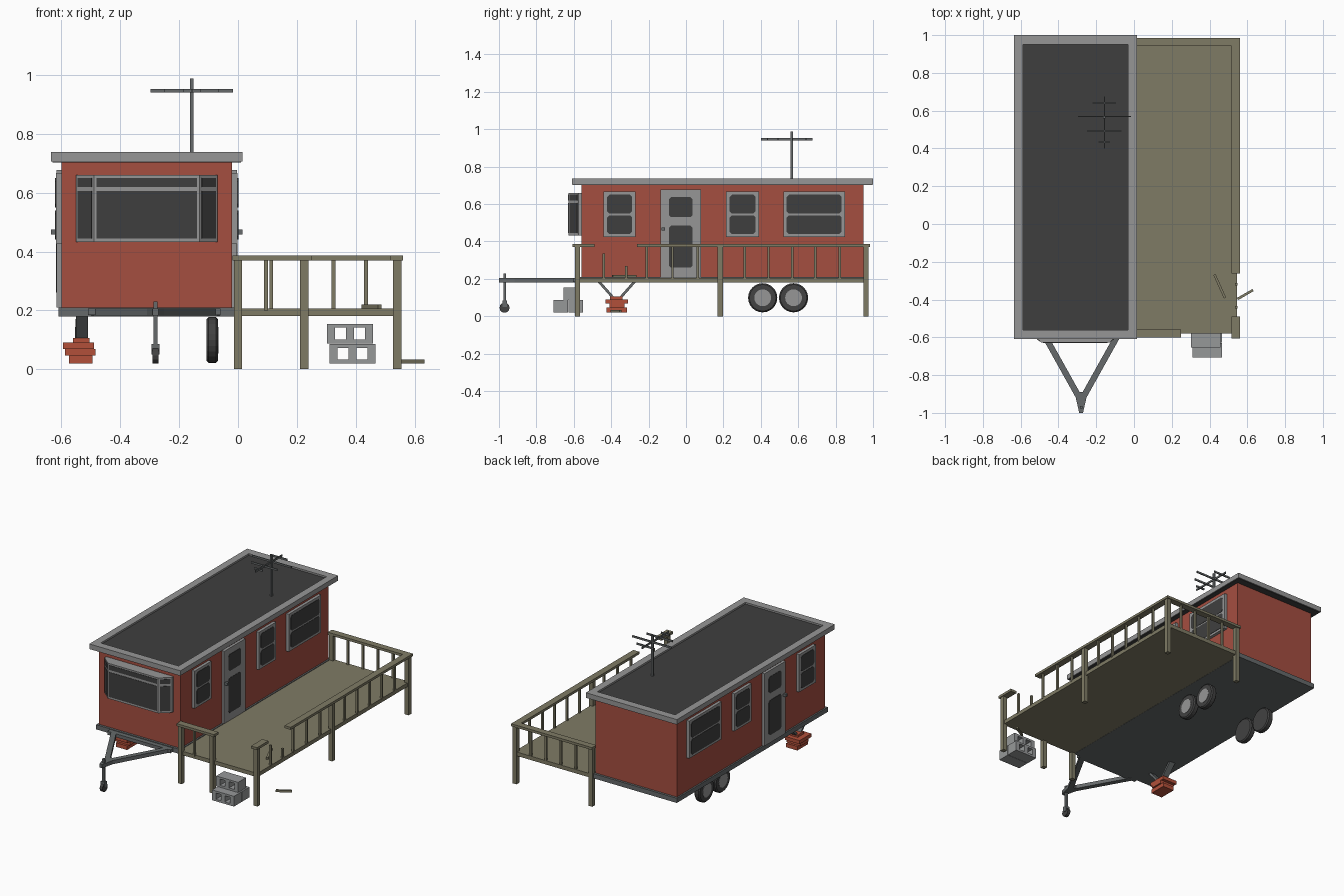
import bpy, bmesh, math
from mathutils import Vector, Matrix

if "Cube" in bpy.data.objects:
    bpy.data.objects.remove(bpy.data.objects["Cube"])


def mat(name, r, g, b):
    lin = [((c / 255 + 0.055) / 1.055) ** 2.4 for c in (r, g, b)]
    m = bpy.data.materials.new(name)
    m.diffuse_color = (*lin, 1)
    m.use_nodes = True
    m.node_tree.nodes["Principled BSDF"].inputs["Base Color"].default_value = m.diffuse_color
    return m


RED = mat("red_wall", 165, 78, 64)
TRIM = mat("light_grey_trim", 150, 150, 150)
DARK = mat("dark_glass_and_roof", 63, 63, 63)
WOOD = mat("olive_wood", 127, 123, 101)
STEEL = mat("steel_grey", 102, 106, 107)
TYRE = mat("tyre_black", 66, 66, 66)
BRICK = mat("orange_brick", 178, 80, 58)
BLOCK = mat("concrete_grey", 150, 152, 153)


def finish(name, bm, m):
    bmesh.ops.recalc_face_normals(bm, faces=bm.faces)
    me = bpy.data.meshes.new(name)
    bm.to_mesh(me)
    bm.free()
    me.materials.append(m)
    ob = bpy.data.objects.new(name, me)
    bpy.context.collection.objects.link(ob)
    return ob


def boxes(name, m, *spans):
    """One object from boxes given as (x0, x1, y0, y1, z0, z1)."""
    bm = bmesh.new()
    for x0, x1, y0, y1, z0, z1 in spans:
        mx = (Matrix.Translation(((x0 + x1) / 2, (y0 + y1) / 2, (z0 + z1) / 2))
              @ Matrix.Diagonal((abs(x1 - x0), abs(y1 - y0), abs(z1 - z0), 1)))
        bmesh.ops.create_cube(bm, size=1, matrix=mx)
    return finish(name, bm, m)


def prism(name, m, pts, axis, lo, hi):
    """Extrude a 2D outline along x or z."""
    put = (lambda p, h: (h, *p)) if axis == "x" else (lambda p, h: (*p, h))
    bm = bmesh.new()
    a = [bm.verts.new(put(p, lo)) for p in pts]
    b = [bm.verts.new(put(p, hi)) for p in pts]
    bm.faces.new(a)
    bm.faces.new(b[::-1])
    for i in range(len(pts)):
        j = (i + 1) % len(pts)
        bm.faces.new((a[i], a[j], b[j], b[i]))
    return finish(name, bm, m)


def beam(name, m, a, b, w, h):
    """Square bar between two points."""
    a, b = Vector(a), Vector(b)
    ob = boxes(name, m, (-w / 2, w / 2, -h / 2, h / 2, 0, (b - a).length))
    ob.rotation_mode = "QUATERNION"
    ob.rotation_quaternion = (b - a).to_track_quat("Z", "Y")
    ob.location = a
    return ob


def chamfered(y0, y1, z0, z1, c=0.012):
    return [(y0 + c, z0), (y1 - c, z0), (y1, z0 + c), (y1, z1 - c),
            (y1 - c, z1), (y0 + c, z1), (y0, z1 - c), (y0, z0 + c)]


def circle(cy, cz, r, n=24):
    return [(cy + r * math.cos(2 * math.pi * i / n), cz + r * math.sin(2 * math.pi * i / n))
            for i in range(n)]


CX = -0.31  # trailer centre line

# Trailer body, floor frame and roof
boxes("trailer_body", RED, (-0.60, -0.02, -0.56, 0.95, 0.205, 0.71))
boxes("floor_frame", STEEL, (-0.61, -0.01, -0.575, 0.965, 0.18, 0.21))
boxes("roof_rim", TRIM, (-0.635, -0.588, -0.61, 1.0, 0.706, 0.738),
      (-0.032, 0.015, -0.61, 1.0, 0.706, 0.738),
      (-0.588, -0.032, -0.61, -0.56, 0.706, 0.738),
      (-0.588, -0.032, 0.95, 1.0, 0.706, 0.738))
boxes("roof_panel", DARK, (-0.589, -0.031, -0.561, 0.951, 0.708, 0.727))
boxes("roof_underside", DARK, (-0.631, 0.011, -0.606, 0.996, 0.703, 0.707))

# Doors, side windows and wheels, the same on both sides
for side, s in (("right", 1), ("left", -1)):
    def X(d):
        return CX + s * d
    for i, (y0, y1) in enumerate(((-0.44, -0.27), (0.215, 0.39), (0.52, 0.85))):
        boxes(f"{side}_window_frame_{i}", TRIM, (X(0.28), X(0.309), y0, y1, 0.425, 0.667))
        for z0, z1 in ((0.44, 0.54), (0.55, 0.65)):
            prism(f"{side}_window_glass_{i}", DARK,
                  chamfered(y0 + 0.018, y1 - 0.018, z0, z1), "x", X(0.30), X(0.311))
    boxes(f"{side}_door", TRIM, (X(0.28), X(0.306), -0.135, 0.08, 0.21, 0.677))
    for z0, z1 in ((0.26, 0.485), (0.53, 0.637)):
        prism(f"{side}_door_glass", DARK, chamfered(-0.092, 0.036, z0, z1),
              "x", X(0.30), X(0.308))
    boxes(f"{side}_door_handle", STEEL, (X(0.30), X(0.325), -0.13, -0.112, 0.458, 0.475))
    for y in (0.41, 0.575):
        t = prism(f"{side}_tyre", TYRE, circle(y, 0.099, 0.078), "x", X(0.203), X(0.242))
        bv = t.modifiers.new("rounded_tread", "BEVEL")
        bv.width = 0.007
        bv.limit_method = "ANGLE"
        bv.angle_limit = math.radians(50)
        prism(f"{side}_hub", TRIM, circle(y, 0.099, 0.045), "x", X(0.23), X(0.244))

# Front bay window with glass plates on its three faces
bay = [(-0.55, -0.555), (-0.55, -0.575), (-0.49, -0.628), (-0.13, -0.628),
       (-0.07, -0.575), (-0.07, -0.555)]
prism("bay_window_frame", TRIM, bay, "z", 0.432, 0.66)
for a, b in zip(bay[1:4], bay[2:5]):
    a, b = Vector(a), Vector(b)
    t = (b - a).normalized()
    n = Vector((t.y, -t.x)) * 0.002
    a, b = a + t * 0.009, b - t * 0.009
    for z0, z1 in ((0.445, 0.605), (0.62, 0.65)):
        prism("bay_window_glass", DARK, [a - n, b - n, b + n, a + n], "z", z0, z1)

# Tow hitch and jockey wheel
for s in (-1, 1):
    beam("hitch_arm", STEEL, (-0.28 + s * 0.205, -0.57, 0.194), (-0.28 + s * 0.015, -0.91, 0.194),
         0.032, 0.024)
prism("hitch_tip", STEEL, [(-0.315, -0.89), (-0.27, -1.0), (-0.29, -1.0), (-0.245, -0.89)][::1]
      and [(-0.315, -0.89), (-0.29, -1.0), (-0.27, -1.0), (-0.245, -0.89)], "z", 0.182, 0.206)
boxes("hitch_crossbar", STEEL, (-0.51, -0.06, -0.605, -0.57, 0.184, 0.206))
boxes("jockey_post", STEEL, (-0.287, -0.273, -0.977, -0.963, 0.06, 0.23))
boxes("jockey_fork", STEEL, (-0.294, -0.266, -0.982, -0.958, 0.05, 0.085))
prism("jockey_wheel", TYRE, circle(-0.97, 0.046, 0.027, 12), "x", -0.29, -0.27)

# Brick stack with steel struts under the front left corner
boxes("brick_stack", BRICK, (-0.575, -0.495, -0.425, -0.315, 0.02, 0.046),
      (-0.588, -0.485, -0.41, -0.33, 0.046, 0.068),
      (-0.594, -0.49, -0.43, -0.31, 0.068, 0.091))
boxes("strut_foot", BRICK, (-0.56, -0.505, -0.405, -0.34, 0.09, 0.106))
for y0, y1 in ((-0.465, -0.39), (-0.275, -0.35)):
    beam("support_strut", STEEL, (-0.53, y0, 0.185), (-0.53, y1, 0.1), 0.04, 0.014)

# Deck floor
boxes("deck_floor", WOOD, (-0.012, 0.545, -0.58, 0.97, 0.181, 0.206))

# Deck posts
for x, y in ((0, -0.58), (0.225, -0.58), (0.541, -0.58), (0.541, 0.183),
             (0.541, 0.962), (0, 0.962)):
    boxes("deck_post", WOOD, (x - 0.014, x + 0.014, y - 0.014, y + 0.014, 0, 0.375))

# Handrails, with the broken gap at the front right
boxes("handrail", WOOD, (-0.018, 0.25, -0.602, -0.558, 0.37, 0.386),
      (0.517, 0.56, -0.606, -0.49, 0.37, 0.386),
      (0.517, 0.56, -0.262, 0.984, 0.37, 0.386),
      (-0.018, 0.517, 0.942, 0.984, 0.37, 0.386))

# Balusters, whole ones and snapped stubs
h = 0.0065
spots = [(0.541, y, 0.372) for y in (-0.21, -0.072, 0.062, 0.313, 0.441, 0.568, 0.692, 0.822)]
spots += [(x, 0.962, 0.372) for x in (0.113, 0.22, 0.325, 0.435)]
spots += [(0.095, -0.58, 0.372), (0.541, -0.44, 0.335), (0.541, -0.32, 0.268)]
boxes("balusters", WOOD, *[(x - h, x + h, y - h, y + h, 0.2, z) for x, y, z in spots])
beam("fallen_baluster_on_deck", WOOD, (0.426, -0.268, 0.213), (0.482, -0.392, 0.213), 0.013, 0.013)
beam("fallen_baluster_on_ground", WOOD, (0.548, -0.397, 0.026), (0.63, -0.35, 0.026), 0.013, 0.013)


# Hollow concrete block steps
def block(name, x, y0, y1, z):
    w = 0.156
    boxes(name, BLOCK, (x, x + w, y0, y1, z, z + 0.013),
          (x, x + w, y0, y1, z + 0.053, z + 0.066),
          *[(x + d, x + d + 0.027, y0, y1, z + 0.013, z + 0.053) for d in (0, 0.0645, 0.129)])


block("lower_step_front", 0.311, -0.708, -0.63, 0.02)
block("lower_step_back", 0.311, -0.628, -0.55, 0.02)
block("upper_step", 0.303, -0.655, -0.575, 0.088)

# Roof aerial
r = 0.006
boxes("aerial", STEEL, (-0.157 - r, -0.157 + r, 0.565 - r, 0.565 + r, 0.72, 0.988),
      (-0.157 - r / 2, -0.157 + r / 2, 0.4, 0.675, 0.941, 0.953),
      *[(-0.157 - w, -0.157 + w, y - r / 2, y + r / 2, 0.941, 0.953)
        for y, w in ((0.64, 0.062), (0.57, 0.14), (0.493, 0.092), (0.435, 0.03))])
